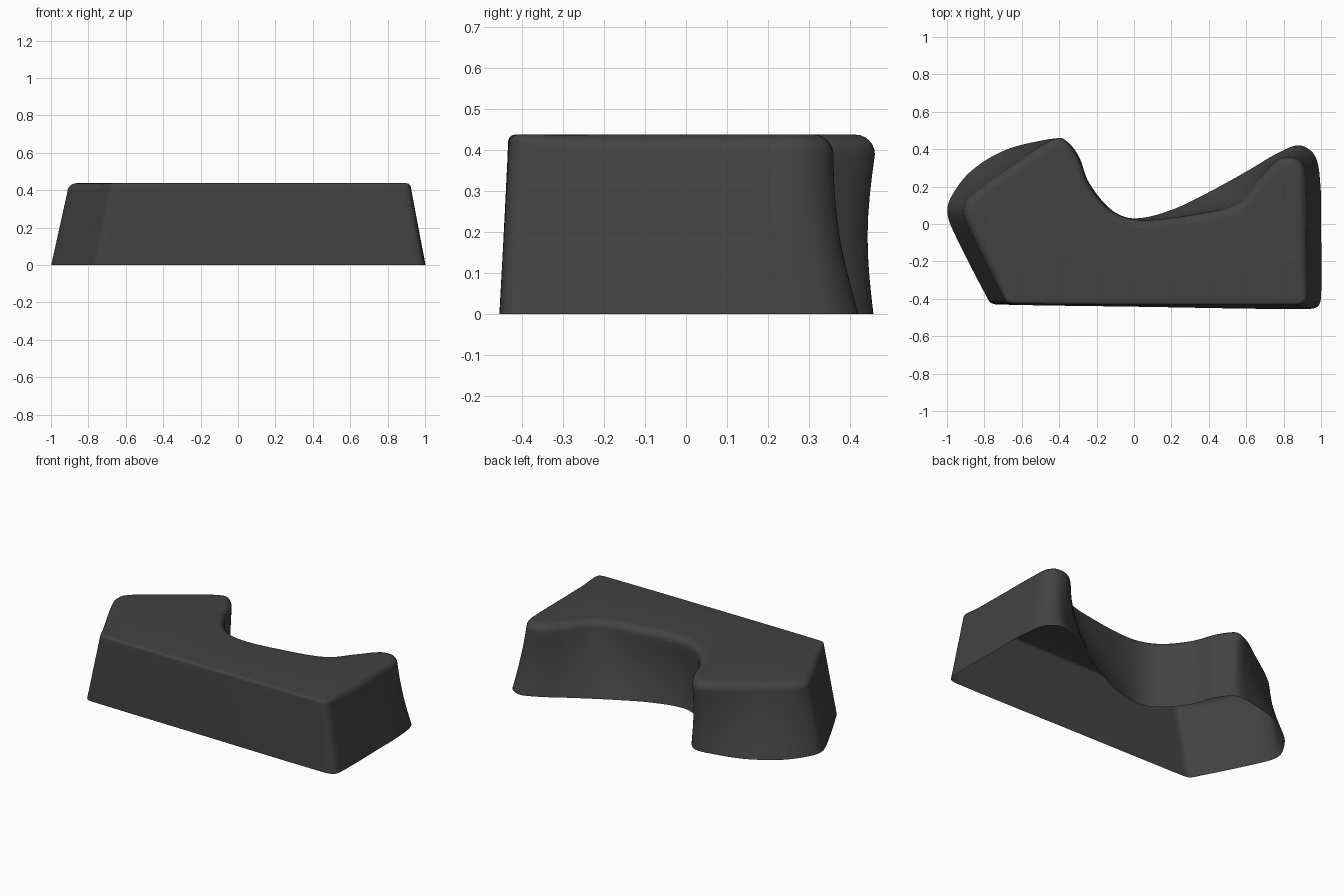
import bpy, bmesh, math
from mathutils import Vector

if "Cube" in bpy.data.objects:
    bpy.data.objects.remove(bpy.data.objects["Cube"])

HEIGHT = 0.437
# Matching outline points: foot (x, y) and shoulder (x, y), counter-clockwise
OUTLINE = [
    (-.70, -.431, -.62, -.427), (0, -.442, 0, -.432), (.90, -.455, .84, -.432),
    (.98, -.443, .905, -.422), (1, -.39, .925, -.38), (1, 0, .925, 0),
    (.997, .2, .922, .2), (.97, .36, .912, .30), (.89, .42, .86, .355),
    (.78, .385, .77, .345), (.6, .28, .66, .23), (.4, .17, .55, .11),
    (.2, .075, .33, .053), (0, .03, .03, .022), (-.12, .075, -.12, .07),
    (-.24, .22, -.24, .21), (-.30, .37, -.30, .36), (-.38, .452, -.38, .457),
    (-.5, .445, -.47, .435), (-.7, .39, -.62, .335), (-.88, .275, -.80, .21),
    (-.98, .14, -.895, .125), (-.998, .06, -.912, .06), (-.965, -.04, -.88, -.03),
    (-.79, -.385, -.70, -.385), (-.763, -.423, -.675, -.42),
]


def smooth_outline(points, steps=8):
    """Closed cubic curve through the paired outline points."""
    pts = [Vector(p) for p in points]
    n = len(pts)
    seg = [(pts[(i + 1) % n] - pts[i]).length for i in range(n)]
    tan = [(pts[(i + 1) % n] - pts[i - 1]) / (seg[i] + seg[i - 1]) for i in range(n)]
    out = []
    for i in range(n):
        j, h = (i + 1) % n, seg[i]
        for k in range(steps):
            t = k / steps
            out.append(pts[i] * (2*t**3 - 3*t*t + 1) + tan[i] * h * (t**3 - 2*t*t + t)
                       + pts[j] * (3*t*t - 2*t**3) + tan[j] * h * (t**3 - t*t))
    return out


curve = smooth_outline(OUTLINE)
count = len(curve)
foot = [Vector((p[0], p[1])) for p in curve]
shoulder = [Vector((p[2], p[3])) for p in curve]
normals = []
for i in range(count):
    d = (shoulder[(i + 1) % count] - shoulder[i - 1]).normalized()
    normals.append(Vector((d.y, -d.x)))
# Edge rounding is tighter along the front
radius = [.018 + .03 * min(1, max(0, (p.y + .42) / .15)) for p in shoulder]

bm = bmesh.new()
rings = []
# Side walls, slightly scooped at the back
for s in range(9):
    t = s / 8
    ring = []
    for i in range(count):
        p = foot[i].lerp(shoulder[i], t)
        p -= normals[i] * .016 * math.sin(math.pi * t) * max(0, normals[i].y)
        ring.append(bm.verts.new((p.x, p.y, t * (HEIGHT - radius[i]))))
    rings.append(ring)
# Rounded top edge
for s in range(1, 7):
    a = s / 6 * math.pi / 2
    ring = []
    for i in range(count):
        p = shoulder[i] - normals[i] * radius[i] * (1 - math.cos(a))
        ring.append(bm.verts.new((p.x, p.y, HEIGHT - radius[i] * (1 - math.sin(a)))))
    rings.append(ring)
for low, high in zip(rings, rings[1:]):
    for i in range(count):
        j = (i + 1) % count
        bm.faces.new((low[i], low[j], high[j], high[i]))
# Flat top; the underside stays open
top = bm.faces.new(rings[-1])
bmesh.ops.triangulate(bm, faces=[top])

mesh = bpy.data.meshes.new("curved_shell")
bm.to_mesh(mesh)
bm.free()
shell = bpy.data.objects.new("curved_shell", mesh)
bpy.context.collection.objects.link(shell)
for f in mesh.polygons:
    f.use_smooth = True

# Dark grey finish
mat = bpy.data.materials.new("dark_grey")
mat.diffuse_color = (.055, .055, .055, 1)
mat.use_nodes = True
mat.node_tree.nodes["Principled BSDF"].inputs["Base Color"].default_value = mat.diffuse_color
mesh.materials.append(mat)
